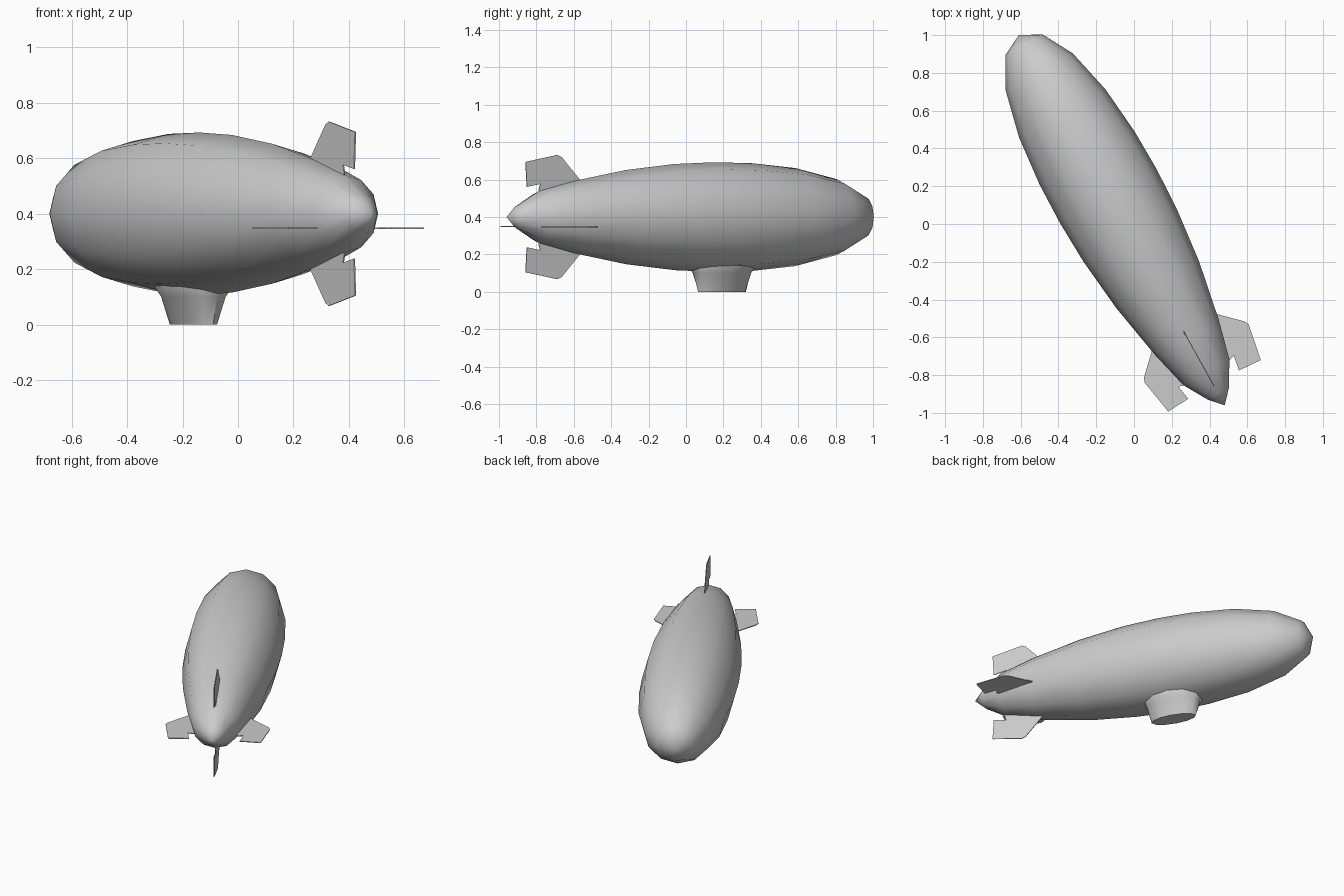
import bpy
import bmesh
from math import sin, cos, pi, radians
from mathutils import Matrix

cube = bpy.data.objects.get("Cube")
if cube:
    bpy.data.objects.remove(cube)

grey = bpy.data.materials.new("plain grey")
grey.use_nodes = True
colour = (0.6, 0.6, 0.6, 1)
grey.diffuse_color = colour
grey.node_tree.nodes["Principled BSDF"].inputs["Base Color"].default_value = colour

# The ship is built along local y, nose at +y, then turned to its heading
heading = Matrix.Translation((-0.065, 0.02, 0.4)) @ Matrix.Rotation(radians(29.1), 4, "Z")


def finish(name, bm, smooth_angle=None):
    bmesh.ops.recalc_face_normals(bm, faces=bm.faces)
    mesh = bpy.data.meshes.new(name)
    bm.to_mesh(mesh)
    bm.free()
    mesh.materials.append(grey)
    obj = bpy.data.objects.new(name, mesh)
    bpy.context.collection.objects.link(obj)
    obj.matrix_world = heading
    if smooth_angle:
        bpy.ops.object.select_all(action="DESELECT")
        obj.select_set(True)
        bpy.context.view_layer.objects.active = obj
        bpy.ops.object.shade_smooth_by_angle(angle=radians(smooth_angle))
    return obj


def loft(bm, rings):
    """Join rings of points with quads."""
    rows = [[bm.verts.new(p) for p in ring] for ring in rings]
    for a, b in zip(rows, rows[1:]):
        for i in range(len(a)):
            j = (i + 1) % len(a)
            bm.faces.new((a[i], a[j], b[j], b[i]))
    return rows


def cap(bm, row, tip):
    v = bm.verts.new(tip)
    for i in range(len(row)):
        bm.faces.new((row[i], row[(i + 1) % len(row)], v))


SIDES = 12
ANGLES = [2 * pi * i / SIDES for i in range(SIDES)]

# Hull: (distance along axis, radius)
profile = [(-1.053, 0.063), (-0.921, 0.14), (-0.709, 0.193), (-0.389, 0.252),
           (-0.09, 0.284), (0.149, 0.293), (0.378, 0.288), (0.646, 0.262),
           (0.898, 0.203), (1.064, 0.112)]
bm = bmesh.new()
rows = loft(bm, [[(r * cos(a), s, r * sin(a)) for a in ANGLES] for s, r in profile])
cap(bm, rows[0], (0, -1.121, 0))
cap(bm, rows[-1], (0, 1.121, 0))
finish("hull", bm, 60)

# Gondola: (height, half length, half width), flaring into the hull
levels = [(-0.4, 0.146, 0.054), (-0.3, 0.175, 0.097), (-0.26, 0.2, 0.123), (-0.22, 0.2, 0.123)]
bm = bmesh.new()
rows = loft(bm, [[(w * cos(a), 0.197 + l * sin(a), z) for a in ANGLES] for z, l, w in levels])
bm.faces.new(rows[0])
bm.faces.new(rows[-1])
finish("gondola", bm, 50)

# Tail fins: (distance along axis, distance out from axis)
outline = [(-0.6, 0.1), (-0.675, 0.2), (-0.785, 0.318), (-0.81, 0.329), (-1.005, 0.292),
           (-0.997, 0.16), (-0.915, 0.175), (-0.925, 0.145), (-0.9, 0.1)]


def fin(name, turn, drop, reach):
    bm = bmesh.new()
    half = 0.0025
    rows = loft(bm, [[(x, s, h * reach) for s, h in outline] for x in (-half, half)])
    for row in rows:
        bm.faces.new(row)
    bm.transform(Matrix.Translation((0, 0, drop)) @ Matrix.Rotation(radians(turn), 4, "Y"))
    finish(name, bm)


fin("top_fin", 0, 0, 1.01)
fin("bottom_fin", 180, 0, 1.01)
fin("left_fin", 90, -0.053, 0.97)
fin("right_fin", -90, -0.05, 0.95)
